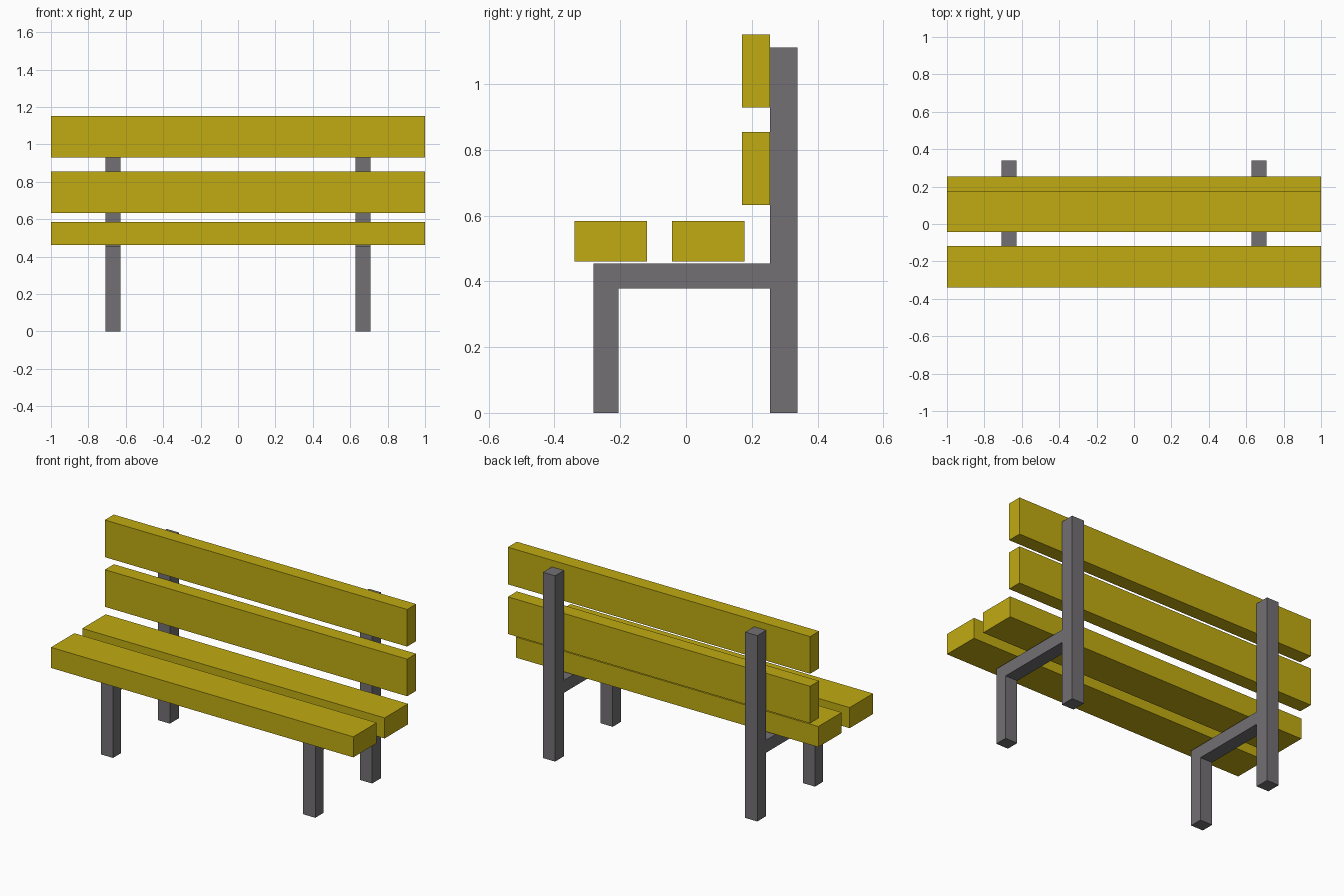
import bpy
import bmesh

if "Cube" in bpy.data.objects:
    bpy.data.objects.remove(bpy.data.objects["Cube"])


def material(name, rgb):
    mat = bpy.data.materials.new(name)
    mat.diffuse_color = (*rgb, 1.0)
    mat.use_nodes = True
    mat.node_tree.nodes["Principled BSDF"].inputs["Base Color"].default_value = mat.diffuse_color
    return mat


def extrude_profile(name, profile, x0, x1, mat):
    """Extrude a closed (y, z) outline along x from x0 to x1."""
    bm = bmesh.new()
    face = bm.faces.new([bm.verts.new((x0, y, z)) for y, z in profile])
    side = bmesh.ops.extrude_face_region(bm, geom=[face])["geom"]
    verts = [g for g in side if isinstance(g, bmesh.types.BMVert)]
    bmesh.ops.translate(bm, verts=verts, vec=(x1 - x0, 0, 0))
    bmesh.ops.recalc_face_normals(bm, faces=bm.faces)
    mesh = bpy.data.meshes.new(name)
    bm.to_mesh(mesh)
    bm.free()
    mesh.materials.append(mat)
    obj = bpy.data.objects.new(name, mesh)
    bpy.context.collection.objects.link(obj)
    return obj


def rect(y0, y1, z0, z1):
    return [(y0, z0), (y1, z0), (y1, z1), (y0, z1)]


wood = material("yellow_wood", (0.53, 0.41, 0.006))
metal = material("grey_metal", (0.17, 0.16, 0.17))

# Seat and backrest planks, full width
planks = {
    "front_seat_plank": rect(-0.339, -0.118, 0.461, 0.584),
    "rear_seat_plank": rect(-0.043, 0.178, 0.461, 0.584),
    "lower_back_plank": rect(0.17, 0.255, 0.632, 0.854),
    "upper_back_plank": rect(0.17, 0.255, 0.929, 1.151),
}
for name, profile in planks.items():
    extrude_profile(name, profile, -1.0, 1.0, wood)

# Side frames: front leg, seat rail and tall back post in one outline
frame = [
    (-0.282, 0), (-0.206, 0), (-0.206, 0.379), (0.255, 0.379),
    (0.255, 0), (0.339, 0), (0.339, 1.111), (0.255, 1.111),
    (0.255, 0.454), (-0.282, 0.454),
]
for name, side in (("left_frame", -1), ("right_frame", 1)):
    extrude_profile(name, frame, side * 0.629, side * 0.709, metal)
